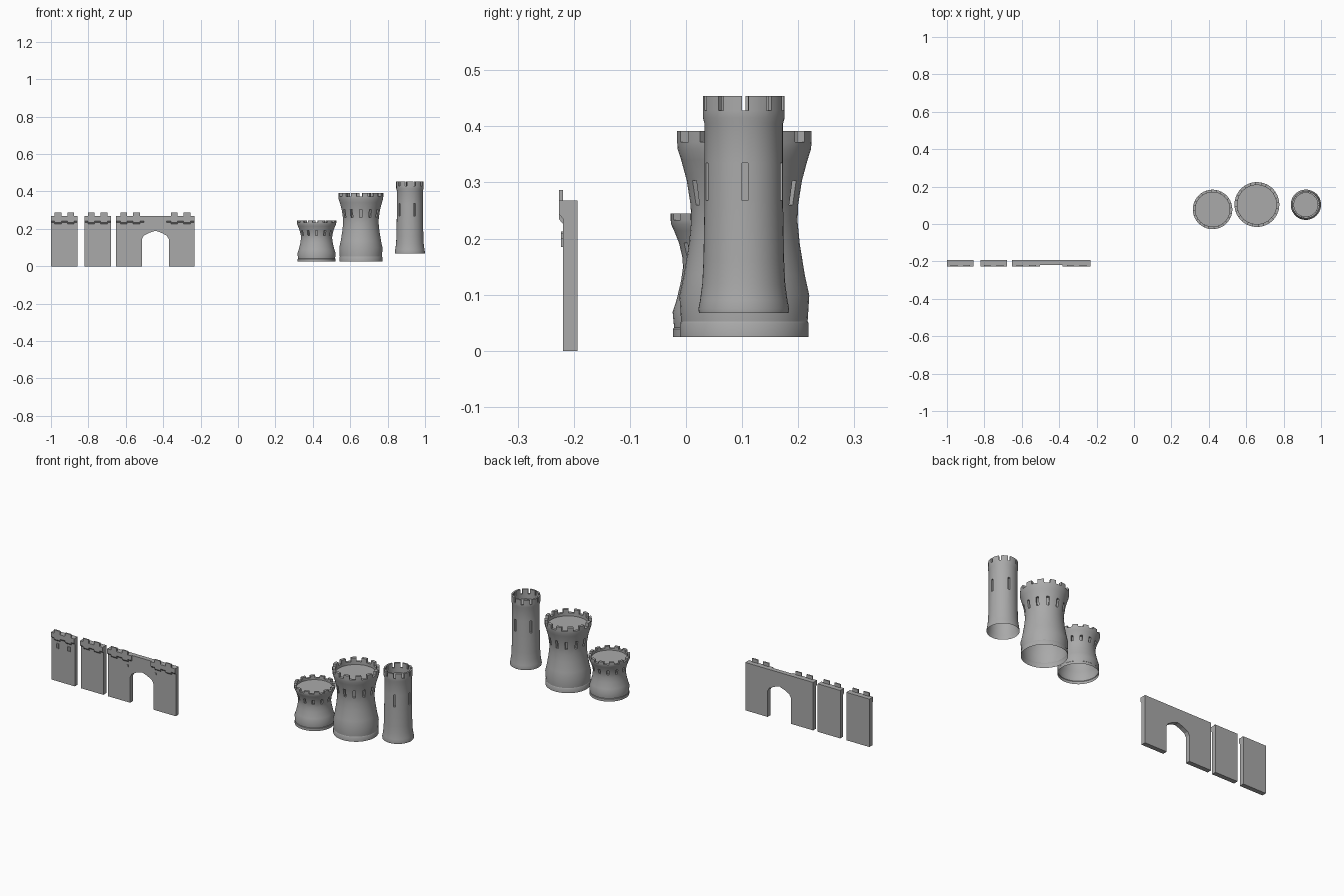
import bpy, bmesh, math
from mathutils import Vector

cube = bpy.data.objects.get("Cube")
if cube:
    bpy.data.objects.remove(cube)

stone = bpy.data.materials.new("grey stone")
stone.use_nodes = True
stone.diffuse_color = (0.4, 0.4, 0.4, 1)
stone.node_tree.nodes["Principled BSDF"].inputs["Base Color"].default_value = (0.4, 0.4, 0.4, 1)


def finish(bm, name, smooth=False):
    bmesh.ops.recalc_face_normals(bm, faces=bm.faces)
    mesh = bpy.data.meshes.new(name)
    bm.to_mesh(mesh)
    bm.free()
    mesh.materials.append(stone)
    obj = bpy.data.objects.new(name, mesh)
    bpy.context.collection.objects.link(obj)
    if smooth:
        bpy.ops.object.select_all(action='DESELECT')
        obj.select_set(True)
        bpy.context.view_layer.objects.active = obj
        bpy.ops.object.shade_smooth_by_angle(angle=math.radians(30))
    return obj


def prism(bm, points, offset):
    """Extrude a flat outline along an offset."""
    face = bm.faces.new([bm.verts.new(p) for p in points])
    new = bmesh.ops.extrude_face_region(bm, geom=[face], use_keep_orig=True)["geom"]
    bmesh.ops.translate(bm, vec=offset, verts=[v for v in new if isinstance(v, bmesh.types.BMVert)])


def box(bm, x0, x1, y0, y1, z0, z1):
    prism(bm, [(x0, y0, z0), (x1, y0, z0), (x1, y0, z1), (x0, y0, z1)], (0, y1 - y0, 0))


# Towers: lathed outline, recessed slits, rim, sunken floor and battlements
def tower(name, centre, outline, floor, top, slit_row, segs, slit_step, merlon, turn=0.0):
    bm = bmesh.new()
    rim_r, rim_z = outline[-1]
    inner = rim_r * 0.87
    profile = outline + [(inner, rim_z), (inner, floor)]
    rings = []
    for r, z in profile:
        ring = []
        for i in range(segs):
            a = turn + (i - 0.5) * math.tau / segs
            ring.append(bm.verts.new((centre[0] + r * math.sin(a), centre[1] - r * math.cos(a), z)))
        rings.append(ring)
    slits, merlons = [], []
    for k in range(len(rings) - 1):
        low, high = rings[k], rings[k + 1]
        for i in range(segs):
            j = (i + 1) % segs
            face = bm.faces.new((low[i], low[j], high[j], high[i]))
            if k == slit_row and i % slit_step == 0:
                slits.append(face)
            if k == len(outline) - 1 and i % 4 in merlon:
                merlons.append(face)
    bm.faces.new(rings[-1])
    bm.normal_update()
    axis = Vector((centre[0], centre[1], 0))
    for face in bmesh.ops.extrude_discrete_faces(bm, faces=slits)["faces"]:
        inward = axis - face.calc_center_median()
        inward.z = 0
        bmesh.ops.translate(bm, vec=inward.normalized() * 0.014, verts=face.verts)
    new = bmesh.ops.extrude_face_region(bm, geom=merlons)["geom"]
    bmesh.ops.translate(bm, vec=(0, 0, top - rim_z), verts=[v for v in new if isinstance(v, bmesh.types.BMVert)])
    bmesh.ops.delete(bm, geom=[f for f in merlons if f.is_valid], context='FACES_ONLY')
    finish(bm, name, True)


# Flared outline as (radius, height fraction), shared by the two wide towers
flared = [(0.115, 0), (0.115, 0.065), (0.113, 0.075), (0.116, 0.2), (0.108, 0.3), (0.099, 0.45),
          (0.095, 0.56), (0.096, 0.64), (0.103, 0.76), (0.113, 0.86), (0.119, 0.91), (0.12, 0.945)]
for name, centre, wide, height in (("short_tower", (0.42, 0.078), 0.88, 0.22),
                                   ("wide_tower", (0.657, 0.104), 1.0, 0.367)):
    shape = [(r * wide, 0.025 + f * height) for r, f in flared]
    tower(name, centre, shape, 0.025 + 0.9 * height, 0.025 + height, 7, 48, 4, (1, 2))

tall = [(0.08, 0.067), (0.081, 0.075), (0.078, 0.09), (0.074, 0.12), (0.072, 0.16), (0.07, 0.268),
        (0.07, 0.335), (0.07, 0.405), (0.073, 0.415), (0.073, 0.428)]
tower("tall_tower", (0.919, 0.103), tall, 0.4, 0.454, 5, 40, 8, (1, 2, 3), math.radians(20))

# Walls
FRONT, BACK, TOP = -0.219, -0.193, 0.268


def parapet(name, x0, x1):
    """Overhanging ledge with deeper corbels below two merlons."""
    bm = bmesh.new()
    lip = FRONT - 0.007

    def ledge(a, b, low, high):
        prism(bm, [(a, FRONT, low - 0.008), (a, lip, low), (a, lip, high), (a, FRONT, high)], (b - a, 0, 0))

    mid, half = (x0 + x1) / 2, 0.018
    left, right = mid - 0.034, mid + 0.034
    for a, b in ((x0, left - half), (left + half, right - half), (right + half, x1)):
        ledge(a, b, 0.243, TOP)
    for c in (left, right):
        ledge(c - half, c + half, 0.234, 0.287)
    finish(bm, name)


def slit_frame(name, x, z0, z1):
    """Raised surround around a narrow slit."""
    bm = bmesh.new()
    w, t, y = 0.008, 0.003, FRONT - 0.004
    for side in (-1, 1):
        edge = x + side * (w - t / 2)
        box(bm, edge - t / 2, edge + t / 2, y, FRONT, z0, z1)
    box(bm, x - w, x + w, y, FRONT, z1 - t, z1)
    box(bm, x - w, x + w, y, FRONT, z0, z0 + t)
    finish(bm, name)


for name, x0, x1 in (("window_wall", -1.0, -0.857), ("plain_wall", -0.82, -0.68)):
    bm = bmesh.new()
    box(bm, x0, x1, FRONT, BACK, 0, TOP)
    finish(bm, name)
    parapet(name + "_parapet", x0, x1)
for i, x in enumerate((-0.963, -0.893)):
    slit_frame(f"wall_window_{i + 1}", x, 0.185, 0.213)

# Gate wall with a pointed archway
gx = -0.442
half_arch = [(0.072, 0), (0.072, 0.145), (0.062, 0.163), (0.035, 0.178)]
arch = [(gx - x, z) for x, z in half_arch] + [(gx, 0.19)] + [(gx + x, z) for x, z in reversed(half_arch)]
outline = arch + [(-0.232, 0), (-0.232, TOP), (-0.652, TOP), (-0.652, 0)]
bm = bmesh.new()
prism(bm, [(x, FRONT, z) for x, z in outline], (0, BACK - FRONT, 0))
finish(bm, "gate_wall")
parapet("gate_parapet_right", -0.652, -0.502)
parapet("gate_parapet_left", -0.382, -0.232)
for i, x in enumerate((gx - 0.087, gx + 0.087)):
    bm = bmesh.new()
    box(bm, x - 0.005, x + 0.005, FRONT - 0.004, FRONT, 0.2, 0.21)
    finish(bm, f"gate_stud_{i + 1}")
